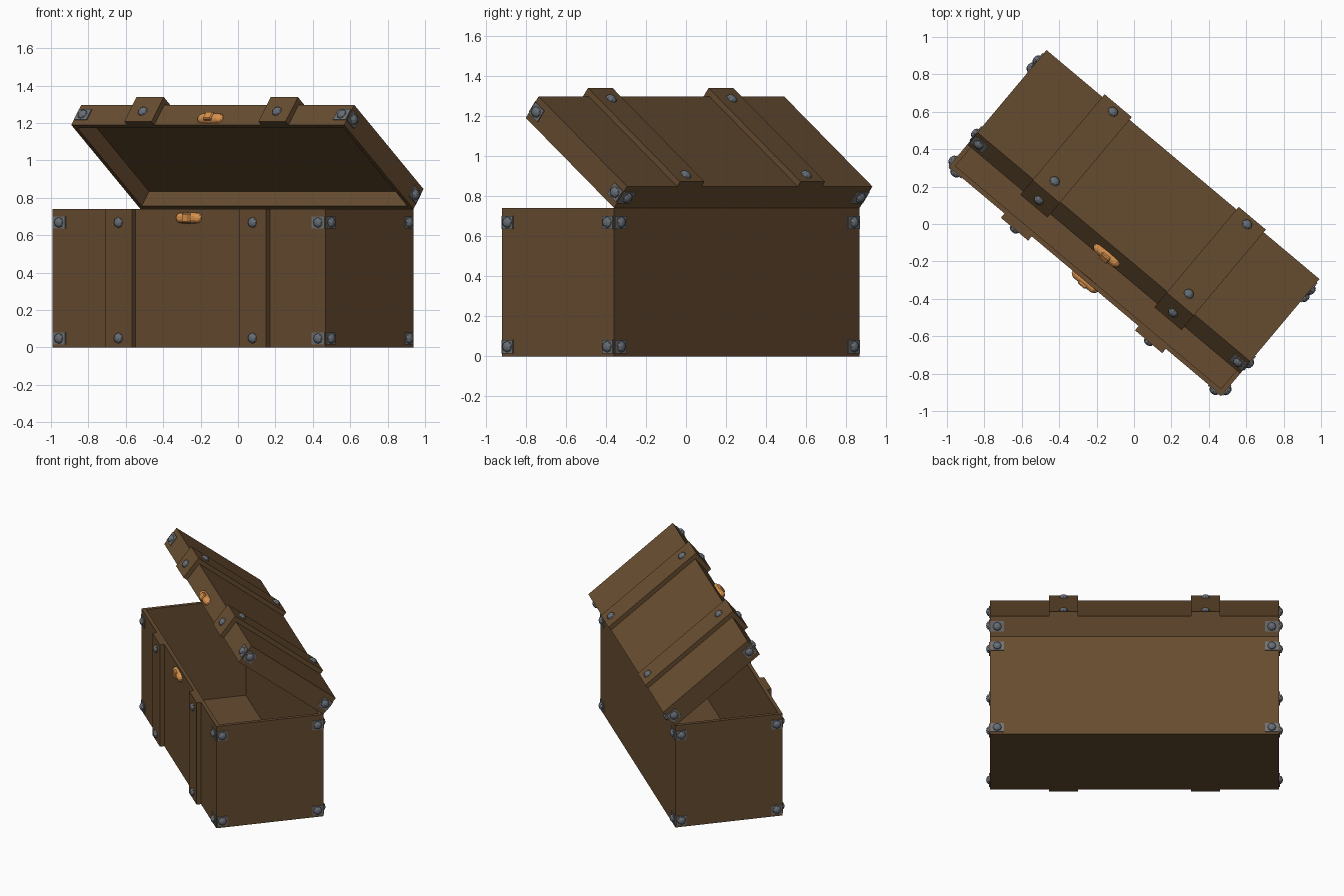
import bpy, bmesh, math
from mathutils import Matrix, Vector

if "Cube" in bpy.data.objects:
    bpy.data.objects.remove(bpy.data.objects["Cube"])

W, D, H, LID, T = 1.905, 0.73, 0.74, 0.136, 0.036   # chest sizes, wall thickness
STRAP_X, STRAP_W, STRAP_T = 0.468, 0.19, 0.03
rad = math.radians


def material(name, rgb):
    m = bpy.data.materials.new(name)
    m.diffuse_color = (*rgb, 1)
    m.use_nodes = True
    m.node_tree.nodes["Principled BSDF"].inputs["Base Color"].default_value = m.diffuse_color
    return m


wood = material("brown wood", (0.135, 0.073, 0.030))
iron = material("grey iron", (0.17, 0.17, 0.175))
stud = material("blue grey rivet", (0.135, 0.155, 0.18))
copper = material("copper clasp", (0.70, 0.29, 0.075))

# The chest stands turned on the ground; the lid swings up about its rear edge
BODY = Matrix.Translation((-0.0265, -0.026, 0)) @ Matrix.Rotation(rad(-40), 4, 'Z')
HINGE = BODY @ Matrix.Translation((0, D / 2, H)) @ Matrix.Rotation(rad(-38), 4, 'X')


def finish(bm, name, mat, frame):
    bmesh.ops.recalc_face_normals(bm, faces=bm.faces)
    me = bpy.data.meshes.new(name)
    bm.to_mesh(me)
    bm.free()
    me.materials.append(mat)
    ob = bpy.data.objects.new(name, me)
    bpy.context.collection.objects.link(ob)
    ob.matrix_world = frame
    return ob


def add_box(bm, lo, hi):
    lo, hi = Vector(lo), Vector(hi)
    m = Matrix.Translation((lo + hi) / 2) @ Matrix.Diagonal((*(hi - lo), 1))
    bmesh.ops.create_cube(bm, size=1, matrix=m)


def shell(name, lo, hi, side, frame):
    """Hollow box, open at the top (side 1) or the bottom (side -1)."""
    bm = bmesh.new()
    add_box(bm, lo, hi)
    bm.normal_update()
    f = [f for f in bm.faces if f.normal.z * side > 0.9]
    bmesh.ops.inset_region(bm, faces=f, thickness=T)
    new = bmesh.ops.extrude_discrete_faces(bm, faces=f)["faces"][0]
    bmesh.ops.translate(bm, verts=new.verts, vec=(0, 0, -side * (hi[2] - lo[2] - T)))
    finish(bm, name, wood, frame)


def face_frame(frame, pos, turn=None):
    """Frame whose z points out of a side face (turn about z) or of the top."""
    m = frame @ Matrix.Translation(pos)
    if turn is not None:
        m = m @ Matrix.Rotation(rad(turn), 4, 'Z') @ Matrix.Rotation(rad(90), 4, 'X')
    return m


def rivet(name, frame):
    bm = bmesh.new()
    bmesh.ops.create_uvsphere(bm, u_segments=8, v_segments=6, radius=1)
    bmesh.ops.scale(bm, verts=bm.verts, vec=(0.029, 0.029, 0.02))
    bmesh.ops.bisect_plane(bm, geom=bm.verts[:] + bm.edges[:] + bm.faces[:],
                           plane_co=(0, 0, 0), plane_no=(0, 0, -1), clear_outer=True)
    finish(bm, name, stud, frame)


def corner_plate(name, frame, w, h):
    bm = bmesh.new()
    add_box(bm, (-w / 2, -h / 2, -0.004), (w / 2, h / 2, 0.006))
    finish(bm, name + "_plate", iron, frame)
    rivet(name + "_rivet", frame @ Matrix.Translation((0, 0, 0.005)))


def plate_ring(name, frame, y0, y1, z, h):
    """Two plates on each of the four side faces of a box."""
    a, b = 0.048, 0.04       # plate centres from the corners
    for s in (-1, 1):
        corner_plate(name + "_front", face_frame(frame, (s * (W / 2 - a), y0, z), 0), 0.088, h)
        corner_plate(name + "_back", face_frame(frame, (s * (W / 2 - a), y1, z), 180), 0.088, h)
        for y in (y0 + b, y1 - b):
            corner_plate(name + "_end", face_frame(frame, (s * W / 2, y, z), 90 * s), 0.07, h)


def clasp(name, frame):
    # rounded oval plate with a raised block in the middle
    bm = bmesh.new()
    bmesh.ops.create_uvsphere(bm, u_segments=12, v_segments=8, radius=1)
    for v in bm.verts:
        v.co = Vector((v.co.x * 0.042 + math.copysign(0.046, v.co.x) * (abs(v.co.x) > 0.01),
                       v.co.y * 0.031, v.co.z * 0.028))
    finish(bm, name + "_plate", copper, frame)
    bm = bmesh.new()
    add_box(bm, (-0.028, -0.024, 0), (0.028, 0.024, 0.034))
    bmesh.ops.bevel(bm, geom=bm.edges[:], offset=0.006, segments=1, affect='EDGES')
    finish(bm, name + "_block", copper, frame)


# Hollow body and lid
shell("chest_body", (-W / 2, -D / 2, 0), (W / 2, D / 2, H), 1, BODY)
shell("chest_lid", (-W / 2, -D, 0), (W / 2, 0, LID), -1, HINGE)

# Straps with rivets
for s in (-1, 1):
    x0, x1 = s * STRAP_X - STRAP_W / 2, s * STRAP_X + STRAP_W / 2
    bm = bmesh.new()
    add_box(bm, (x0, -D / 2 - STRAP_T, 0), (x1, -D / 2, H))
    finish(bm, "body_strap", wood, BODY)
    for z in (0.05, 0.668):
        rivet("body_strap_rivet", face_frame(BODY, (s * STRAP_X, -D / 2 - STRAP_T, z), 0))

    # L-shaped lid strap, extruded from its side profile
    bm = bmesh.new()
    t = STRAP_T
    prof = [(-D, 0), (-D, LID), (0, LID), (0, LID + t), (-D - t, LID + t), (-D - t, 0)]
    f = bm.faces.new([bm.verts.new((x0, y, z)) for y, z in prof])
    ext = bmesh.ops.extrude_face_region(bm, geom=[f])["geom"]
    bmesh.ops.translate(bm, vec=(STRAP_W, 0, 0),
                        verts=[g for g in ext if isinstance(g, bmesh.types.BMVert)])
    finish(bm, "lid_strap", wood, HINGE)
    for y in (-0.055, -D + 0.06):
        rivet("lid_strap_rivet", face_frame(HINGE, (s * STRAP_X, y, LID + t)))
    rivet("lid_strap_front_rivet", face_frame(HINGE, (s * STRAP_X, -D - t, LID / 2), 0))

# Iron corner plates
for z in (0.048, 0.668):
    plate_ring("body_corner", BODY, -D / 2, D / 2, z, 0.066)
plate_ring("lid_corner", HINGE, -D, 0, LID / 2, 0.07)

# Clasp halves
clasp("body_clasp", face_frame(BODY, (0, -D / 2, 0.692), 0))
clasp("lid_clasp", face_frame(HINGE, (0, -D, 0.042), 0))
